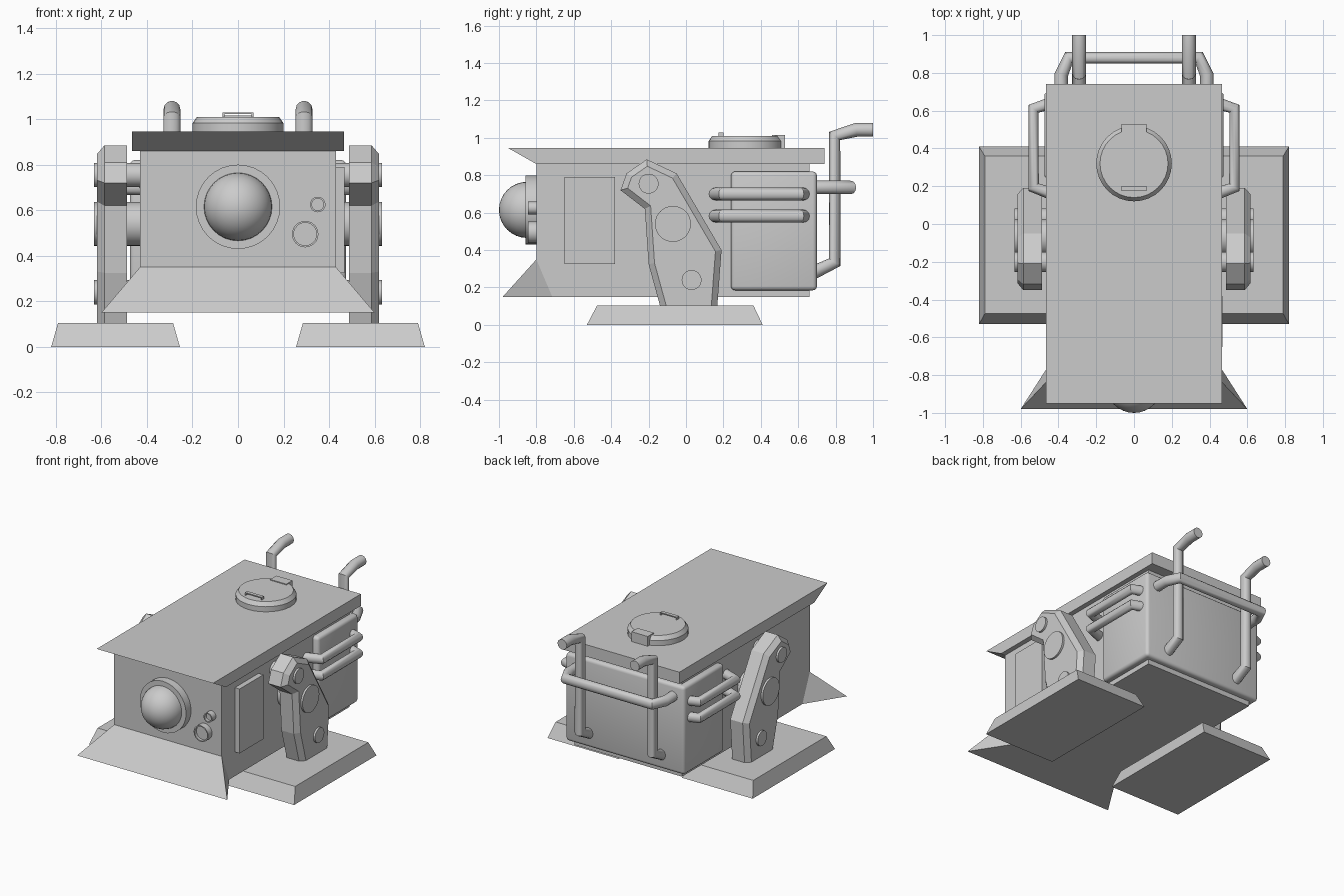
import bpy, bmesh, math
from mathutils import Matrix, Vector

if "Cube" in bpy.data.objects:
    bpy.data.objects.remove(bpy.data.objects["Cube"])


def finish(name, bm, smooth=False):
    bmesh.ops.recalc_face_normals(bm, faces=bm.faces[:])
    me = bpy.data.meshes.new(name)
    bm.to_mesh(me)
    bm.free()
    ob = bpy.data.objects.new(name, me)
    bpy.context.collection.objects.link(ob)
    if smooth:
        select(ob)
        bpy.ops.object.shade_smooth_by_angle(angle=math.radians(35))
    return ob


def select(ob):
    bpy.ops.object.select_all(action='DESELECT')
    ob.select_set(True)
    bpy.context.view_layer.objects.active = ob


def hull(name, points):
    bm = bmesh.new()
    for p in points:
        bm.verts.new(p)
    bmesh.ops.convex_hull(bm, input=bm.verts[:])
    bmesh.ops.dissolve_limit(bm, angle_limit=0.01, verts=bm.verts[:], edges=bm.edges[:])
    return finish(name, bm)


def box(name, x, y, z, bevel=0):
    bm = bmesh.new()
    bmesh.ops.create_cube(bm, size=1)
    for v in bm.verts:
        v.co = [(r[0] + r[1]) / 2 + c * (r[1] - r[0]) for r, c in zip((x, y, z), v.co)]
    if bevel:
        bmesh.ops.bevel(bm, geom=bm.edges[:], offset=bevel, segments=3, profile=0.5, affect='EDGES')
    return finish(name, bm, bevel > 0)


def prism(name, profile, x0, x1, inset=0):
    """Extrude a (y, z) profile from x0 to x1, optionally chamfering the x1 end."""
    bm = bmesh.new()
    face = bm.faces.new([bm.verts.new((x0, y, z)) for y, z in profile])
    geo = bmesh.ops.extrude_face_region(bm, geom=[face])['geom']
    d = inset if x1 > x0 else -inset
    for v in geo:
        if isinstance(v, bmesh.types.BMVert):
            v.co.x = x1 - d
    bmesh.ops.recalc_face_normals(bm, faces=bm.faces[:])
    if inset:
        cap = [f for f in geo if isinstance(f, bmesh.types.BMFace)]
        bmesh.ops.inset_region(bm, faces=cap, thickness=inset, use_even_offset=True)
        for v in cap[0].verts:
            v.co.x = x1
    return finish(name, bm)


def lathe(name, profile, origin, axis, steps=32):
    """Spin (radius, height) points around an axis through origin."""
    bm = bmesh.new()
    vs = [bm.verts.new((r, 0, h)) for r, h in profile]
    es = [bm.edges.new(e) for e in zip(vs, vs[1:])]
    bmesh.ops.spin(bm, geom=vs + es, cent=(0, 0, 0), axis=(0, 0, 1),
                   angle=2 * math.pi, steps=steps, use_duplicate=False)
    bmesh.ops.remove_doubles(bm, verts=bm.verts[:], dist=1e-5)
    rot = Vector(axis).to_track_quat('Z', 'Y').to_matrix().to_4x4()
    bm.transform(Matrix.Translation(origin) @ rot)
    return finish(name, bm, True)


def tube(name, pts, r):
    cu = bpy.data.curves.new(name, 'CURVE')
    cu.dimensions = '3D'
    cu.bevel_depth, cu.bevel_resolution, cu.use_fill_caps = r, 4, True
    sp = cu.splines.new('POLY')
    sp.points.add(len(pts) - 1)
    for p, co in zip(sp.points, pts):
        p.co = (*co, 1)
    ob = bpy.data.objects.new(name, cu)
    bpy.context.collection.objects.link(ob)
    select(ob)
    bpy.ops.object.convert(target='MESH')
    bpy.ops.object.shade_smooth_by_angle(angle=math.radians(35))


# Hull, overhanging roof and front skirt
box("body", (-.43, .43), (-.8, .66), (.15, .87))
prism("roof", [(-.8, .86), (.74, .86), (.74, .945), (-.95, .945)], -.465, .465)
hull("front_skirt", [(s * x, y, z) for s in (1, -1)
                     for x, y, z in ((.43, -.8, .35), (.6, -.98, .15), (.43, -.715, .15))])
box("side_panel", (.42, .468), (-.65, -.38), (.325, .79))
box("rear_box", (-.475, .475), (.24, .7), (.185, .82), .022)

# Front dome eye and two small sensor tubes
lathe("eye_ring", [(0, 0), (.185, 0), (.185, .067), (0, .067)], (0, -.79, .615), (0, -1, 0))
dome = [(.15 * math.cos(a), .15 * math.sin(a)) for a in (i * math.pi / 16 for i in range(8))]
lathe("eye_dome", [(0, 0)] + dome + [(0, .15)], (0, -.85, .615), (0, -1, 0))
for name, x, z, r in (("small_sensor", .35, .625, .034), ("large_sensor", .295, .495, .058)):
    lathe(name, [(0, 0), (r, 0), (r, .055), (r - .008, .055), (r - .008, .035), (0, .035)],
          (x, -.79, z), (0, -1, 0), 24)

# Roof hatch with hinge and handle
lathe("hatch", [(0, -.01), (.2, -.01), (.2, .037), (.18, .065), (0, .065)], (0, .32, .945), (0, 0, 1))
box("hatch_hinge", (-.065, .065), (.46, .53), (.94, 1.016))
box("handle_bar", (-.067, .067), (.175, .2), (1.023, 1.03))
for s in (1, -1):
    box("handle_post", sorted((s * .06, s * .067)), (.175, .2), (1.005, 1.025))

# Parts repeated on both sides
LEG = [(-.35, .72), (-.318, .81), (-.21, .885), (-.05, .81), (.19, .4), (.165, .07),
       (-.13, .07), (-.2, .325), (-.22, .62)]
for s in (1, -1):
    side = "right" if s > 0 else "left"
    hull(side + "_foot", [(s * x, y, z) for xs, ys, z in
                          (((.255, .82), (-.53, .41), 0), ((.285, .79), (-.475, .36), .105))
                          for x in xs for y in ys])
    prism(side + "_leg", LEG, s * .487, s * .618, .032)
    for y, z, r in ((-.2, .755, .053), (-.07, .54, .096), (.03, .24, .053)):
        lathe(side + "_leg_pivot", [(0, 0), (r, 0), (r, .232), (0, .232)], (s * .4, y, z), (s, 0, 0))
    for z in (.7, .582):
        tube(side + "_side_rail", [(s * .42, .155, z), (s * .532, .195, z),
                                   (s * .532, .61, z), (s * .42, .645, z)], .034)
    tube(side + "_exhaust", [(s * .29, y, z) for y, z in
                             ((.67, .275), (.795, .335), (.795, 1.01), (.91, 1.043), (1, 1.043))], .037)

# Rear rail
half = [(.385, .67), (.385, .79), (.345, .88)]
tube("rear_rail", [(-x, y, .735) for x, y in half] + [(x, y, .735) for x, y in half[::-1]], .036)
